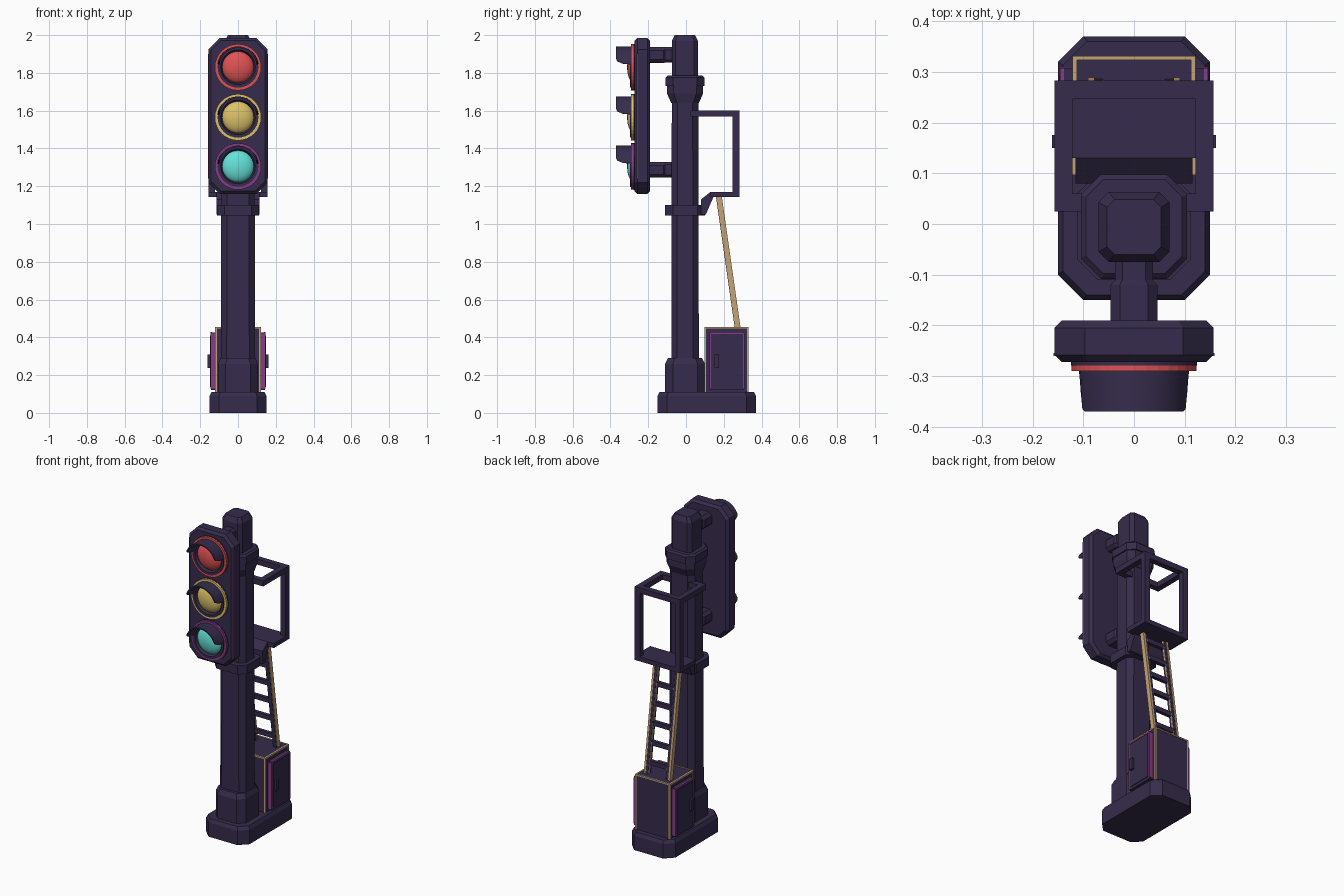
import bpy, bmesh, math
from mathutils import Vector

if "Cube" in bpy.data.objects:
    bpy.data.objects.remove(bpy.data.objects["Cube"])


def material(name, rgb):
    m = bpy.data.materials.new(name)
    m.diffuse_color = (*rgb, 1)
    m.use_nodes = True
    m.node_tree.nodes["Principled BSDF"].inputs["Base Color"].default_value = m.diffuse_color
    return m


PURPLE = material("dark purple", (0.037, 0.025, 0.072))
RED = material("red lamp", (0.74, 0.085, 0.085))
YELLOW = material("yellow lamp", (0.72, 0.54, 0.14))
CYAN = material("cyan lamp", (0.13, 0.76, 0.70))
TAN = material("tan trim", (0.55, 0.37, 0.18))
MAGENTA = material("magenta trim", (0.24, 0.046, 0.24))


def finish(name, bm, mat, smooth=False):
    bmesh.ops.recalc_face_normals(bm, faces=bm.faces[:])
    me = bpy.data.meshes.new(name)
    bm.to_mesh(me)
    bm.free()
    me.materials.append(mat)
    ob = bpy.data.objects.new(name, me)
    bpy.context.collection.objects.link(ob)
    if smooth:
        bpy.context.view_layer.objects.active = ob
        ob.select_set(True)
        bpy.ops.object.shade_smooth_by_angle(angle=math.radians(40))
        ob.select_set(False)
    return ob


def skin(name, rings, mat, smooth=False, closed=False):
    """Join rings of points; cap the ends, or join last to first."""
    bm = bmesh.new()
    vs = [[bm.verts.new(p) for p in r] for r in rings]
    n = len(vs[0])
    for a, b in zip(vs, vs[1:] + ([vs[0]] if closed else [])):
        for i in range(n):
            j = (i + 1) % n
            bm.faces.new((a[i], a[j], b[j], b[i]))
    if not closed:
        bm.faces.new(vs[0])
        bm.faces.new(vs[-1])
    return finish(name, bm, mat, smooth)


def octagon(x, a0, a1, c):
    """Rectangle -x..x by a0..a1 with corners cut by c."""
    return [(-x + c, a0), (x - c, a0), (x, a0 + c), (x, a1 - c),
            (x - c, a1), (-x + c, a1), (-x, a1 - c), (-x, a0 + c)]


def column(name, levels):
    """Stack of cut-corner sections: (z, half width, y0, y1, cut)."""
    return skin(name, [[(x, y, z) for x, y in octagon(hx, y0, y1, c)]
                       for z, hx, y0, y1, c in levels], PURPLE)


def slab(name, levels):
    """Cut-corner sections along y: (y, half width, z0, z1, cut)."""
    return skin(name, [[(x, y, z) for x, z in octagon(hx, z0, z1, c)]
                       for y, hx, z0, z1, c in levels], PURPLE)


def box(name, x0, x1, y0, y1, z0, z1, mat=PURPLE):
    return skin(name, [[(x0, y0, z), (x1, y0, z), (x1, y1, z), (x0, y1, z)]
                       for z in (z0, z1)], mat)


def circle(r, y, zc, n=32):
    return [(r * math.cos(2 * math.pi * i / n), y,
             zc + r * math.sin(2 * math.pi * i / n)) for i in range(n)]


# Base, pedestal, pole and collars
column("base", [(0, 0.15, -0.15, 0.37, 0.05), (0.09, 0.15, -0.15, 0.37, 0.05),
                (0.11, 0.14, -0.14, 0.36, 0.047)])
column("pedestal", [(0.10, 0.105, -0.11, 0.10, 0.04), (0.26, 0.105, -0.11, 0.10, 0.04),
                    (0.29, 0.092, -0.095, 0.085, 0.035)])
column("pole", [(0.28, 0.09, -0.078, 0.068, 0.03), (1.75, 0.085, -0.075, 0.065, 0.03)])
column("pole_cap", [(1.75, 0.07, -0.075, 0.063, 0.02), (1.97, 0.07, -0.075, 0.063, 0.02),
                    (2.0, 0.053, -0.06, 0.048, 0.015)])
column("lower_collar", [(1.045, 0.112, -0.11, 0.10, 0.04), (1.10, 0.112, -0.11, 0.10, 0.04)])
column("upper_collar", [(1.64, 0.086, -0.078, 0.068, 0.03), (1.69, 0.098, -0.10, 0.09, 0.035),
                        (1.73, 0.098, -0.10, 0.09, 0.035), (1.73, 0.105, -0.108, 0.098, 0.04),
                        (1.775, 0.105, -0.108, 0.098, 0.04), (1.785, 0.095, -0.098, 0.088, 0.035)])

# Signal housing with thin edge lights, and its brackets
slab("housing", [(-0.272, 0.143, 1.174, 1.971, 0.053), (-0.258, 0.157, 1.16, 1.985, 0.06),
                 (-0.205, 0.157, 1.16, 1.985, 0.06), (-0.19, 0.142, 1.175, 1.97, 0.055)])
for s in (-1, 1):
    xa, xb = sorted((s * 0.152, s * 0.1585))
    box("housing_edge_trim", xa, xb, -0.260, -0.254, 1.24, 1.90, MAGENTA)
for zc in (1.895, 1.287):
    slab("housing_bracket", [(-0.195, 0.046, zc - 0.042, zc + 0.042, 0.018),
                             (-0.12, 0.046, zc - 0.042, zc + 0.042, 0.018),
                             (-0.11, 0.037, zc - 0.041, zc + 0.041, 0.014),
                             (-0.06, 0.037, zc - 0.041, zc + 0.041, 0.014)])

# Lamps: dark mount, coloured rim, dark ring, domed lens, hood
for zc, lens, rim in ((1.83, RED, RED), (1.565, YELLOW, YELLOW), (1.305, CYAN, MAGENTA)):
    skin("lamp_mount", [circle(0.124, -0.266, zc), circle(0.124, -0.279, zc),
                        circle(0.105, -0.279, zc), circle(0.105, -0.266, zc)], PURPLE, True, True)
    skin("lamp_rim", [circle(0.123, -0.278, zc), circle(0.123, -0.290, zc),
                      circle(0.107, -0.290, zc), circle(0.107, -0.278, zc)], rim, closed=True)
    skin("lamp_ring", [circle(0.108, -0.265, zc), circle(0.108, -0.296, zc),
                       circle(0.092, -0.296, zc), circle(0.083, -0.278, zc),
                       circle(0.083, -0.265, zc)], PURPLE, True, closed=True)
    dome = [circle(0.086 * math.cos(t), -0.272 - 0.040 * math.sin(t), zc)
            for t in (0, 0.3, 0.6, 0.9, 1.2, 1.5)]
    skin("lamp_lens", dome, lens, True)
    rings = []
    for i in range(21):
        t = math.radians(8 + 164 * i / 20)
        s = math.sin(t)
        tip = -0.30 - 0.07 * min(1, max(0, s / 0.3))

        def at(r, y, lift=0):
            return (r * math.cos(t), y, zc + r * s + lift)
        rings.append([at(0.110, -0.28), at(0.106, tip, 0.004),
                      at(0.098, tip, 0.004), at(0.102, -0.28)])
    skin("lamp_visor", rings, PURPLE, True)

# Platform with sloped support and guard frame
box("platform_floor", -0.157, 0.157, 0.13, 0.283, 1.142, 1.17)
side = [(0.08, 1.05), (0.105, 1.05), (0.145, 1.142), (0.15, 1.17), (0.13, 1.17), (0.08, 1.13)]
skin("platform_support", [[(x, y, z) for y, z in side] for x in (-0.115, 0.115)], PURPLE)
for s in (-1, 1):
    xa, xb = sorted((s * 0.121, s * 0.157))
    box("frame_post", xa, xb, 0.247, 0.283, 1.16, 1.60)
    box("frame_side_rail", xa, xb, 0.025, 0.283, 1.568, 1.602)
box("frame_back_rail", -0.157, 0.157, 0.247, 0.283, 1.568, 1.602)
box("frame_front_rail", -0.157, 0.157, 0.025, 0.060, 1.568, 1.602)

# Ladder leaning from the cabinet to the platform, tan on the rail edges
foot, head = Vector((0, 0.272, 0.45)), Vector((0, 0.172, 1.15))
for s in (-1, 1):
    for name, x0, x1, d0, d1, mat in (("ladder_rail", 0.062, 0.088, 0.014, 0.014, PURPLE),
                                      ("ladder_outer_trim", 0.078, 0.091, 0.012, 0.017, TAN),
                                      ("ladder_inner_trim", 0.059, 0.064, -0.002, 0.012, TAN)):
        skin(name, [[(s * x0, p.y - d0, p.z), (s * x1, p.y - d0, p.z),
                     (s * x1, p.y + d1, p.z), (s * x0, p.y + d1, p.z)]
                    for p in (foot, head)], mat)
for i in range(6):
    p = foot.lerp(head, (i + 0.6) / 6)
    box("ladder_rung", -0.065, 0.065, p.y - 0.011, p.y + 0.011, p.z - 0.014, p.z + 0.014)

# Equipment cabinet with tan edge strips
box("cabinet", -0.118, 0.118, 0.10, 0.328, 0.10, 0.452)
for s in (-1, 1):
    xa, xb = sorted((s * 0.112, s * 0.121))
    box("cabinet_top_side_trim", xa, xb, 0.097, 0.331, 0.447, 0.455, TAN)
    for y in (0.097, 0.323):
        box("cabinet_corner_trim", xa, xb, y, y + 0.008, 0.108, 0.45, TAN)
for y in (0.097, 0.323):
    box("cabinet_top_trim", -0.121, 0.121, y, y + 0.008, 0.447, 0.455, TAN)

# Side doors outlined in magenta, and handles
for s in (-1, 1):
    def plate(name, a, b, y0, y1, z0, z1, mat=PURPLE):
        box(name, *sorted((s * a, s * b)), y0, y1, z0, z1, mat)
    plate("door", 0.115, 0.143, 0.127, 0.308, 0.122, 0.425)
    plate("door_panel", 0.138, 0.147, 0.142, 0.294, 0.138, 0.410)
    # edge strips wrap from the door side onto its face
    for y in (0.125, 0.302):
        plate("door_side_trim", 0.120, 0.1455, y, y + 0.008, 0.130, 0.420, MAGENTA)
    plate("door_top_trim", 0.138, 0.1455, 0.127, 0.308, 0.418, 0.427, MAGENTA)
    plate("door_handle", 0.14, 0.162, 0.150, 0.176, 0.238, 0.308)
